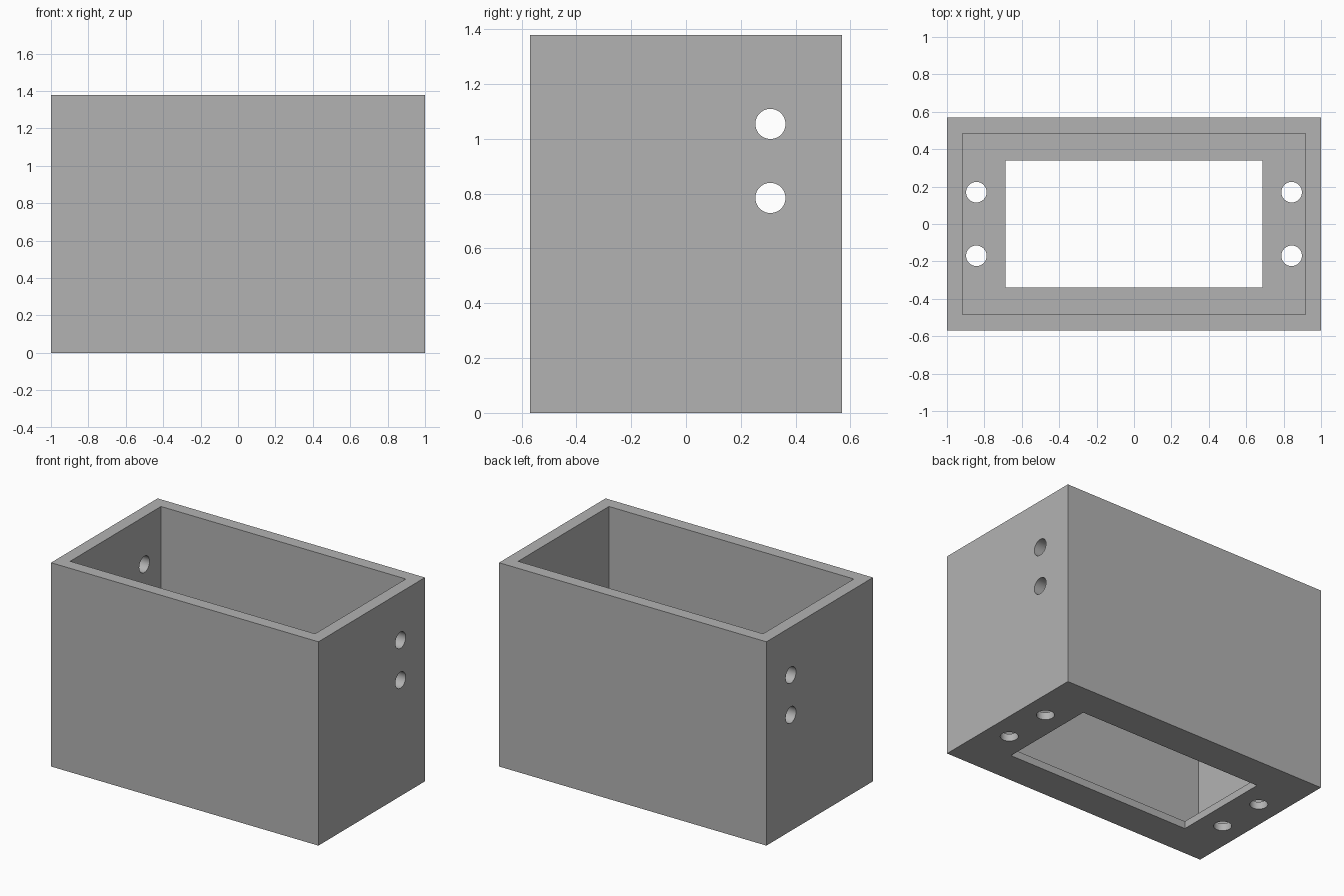
import bpy
from mathutils import Matrix

default = bpy.data.objects.get("Cube")
if default:
    bpy.data.objects.remove(default, do_unlink=True)

# Overall dimensions
W, D, H = 2.0, 1.138, 1.378
WALL, FLOOR, HOLE_R = 0.084, 0.05, 0.055

grey = bpy.data.materials.new("plain grey")
grey.use_nodes = True
colour = (0.45, 0.45, 0.45, 1)
grey.diffuse_color = colour
grey.node_tree.nodes["Principled BSDF"].inputs["Base Color"].default_value = colour


def block(name, size, z_low):
    """Box centred in x and y, standing on z_low."""
    bpy.ops.mesh.primitive_cube_add(size=1, location=(0, 0, z_low + size[2] / 2))
    ob = bpy.context.object
    ob.name = name
    ob.data.transform(Matrix.Diagonal((*size, 1)))
    ob.data.materials.append(grey)
    return ob


def drill(name, location, depth, rotation=(0, 0, 0)):
    bpy.ops.mesh.primitive_cylinder_add(vertices=48, radius=HOLE_R, depth=depth,
                                        location=location, rotation=rotation)
    ob = bpy.context.object
    ob.name = name
    ob.data.materials.append(grey)
    return ob


# Open-topped housing and the cutters that shape it
housing = block("housing", (W, D, H), 0)
cutters = [
    block("cavity_cutter", (W - 2 * WALL, D - 2 * WALL, H), FLOOR),
    block("floor_opening_cutter", (1.374, 0.68, 0.4), -0.2),
]

# Four mounting holes in the floor
for x in (-0.843, 0.843):
    for y in (-0.17, 0.17):
        cutters.append(drill("floor_hole_cutter", (x, y, 0), 0.4))

# Two cable holes through both end walls
for z in (0.784, 1.054):
    cutters.append(drill("side_hole_cutter", (0, 0.308, z), W + 0.4, (0, 1.570796, 0)))

bpy.context.view_layer.objects.active = housing
for cutter in cutters:
    mod = housing.modifiers.new(cutter.name, 'BOOLEAN')
    mod.operation = 'DIFFERENCE'
    mod.solver = 'EXACT'
    mod.object = cutter
    bpy.ops.object.modifier_apply(modifier=mod.name)
for cutter in cutters:
    bpy.data.objects.remove(cutter, do_unlink=True)

# Smooth hole walls, sharp box edges
bpy.ops.object.select_all(action='DESELECT')
housing.select_set(True)
bpy.context.view_layer.objects.active = housing
bpy.ops.object.shade_smooth_by_angle(angle=0.52)
